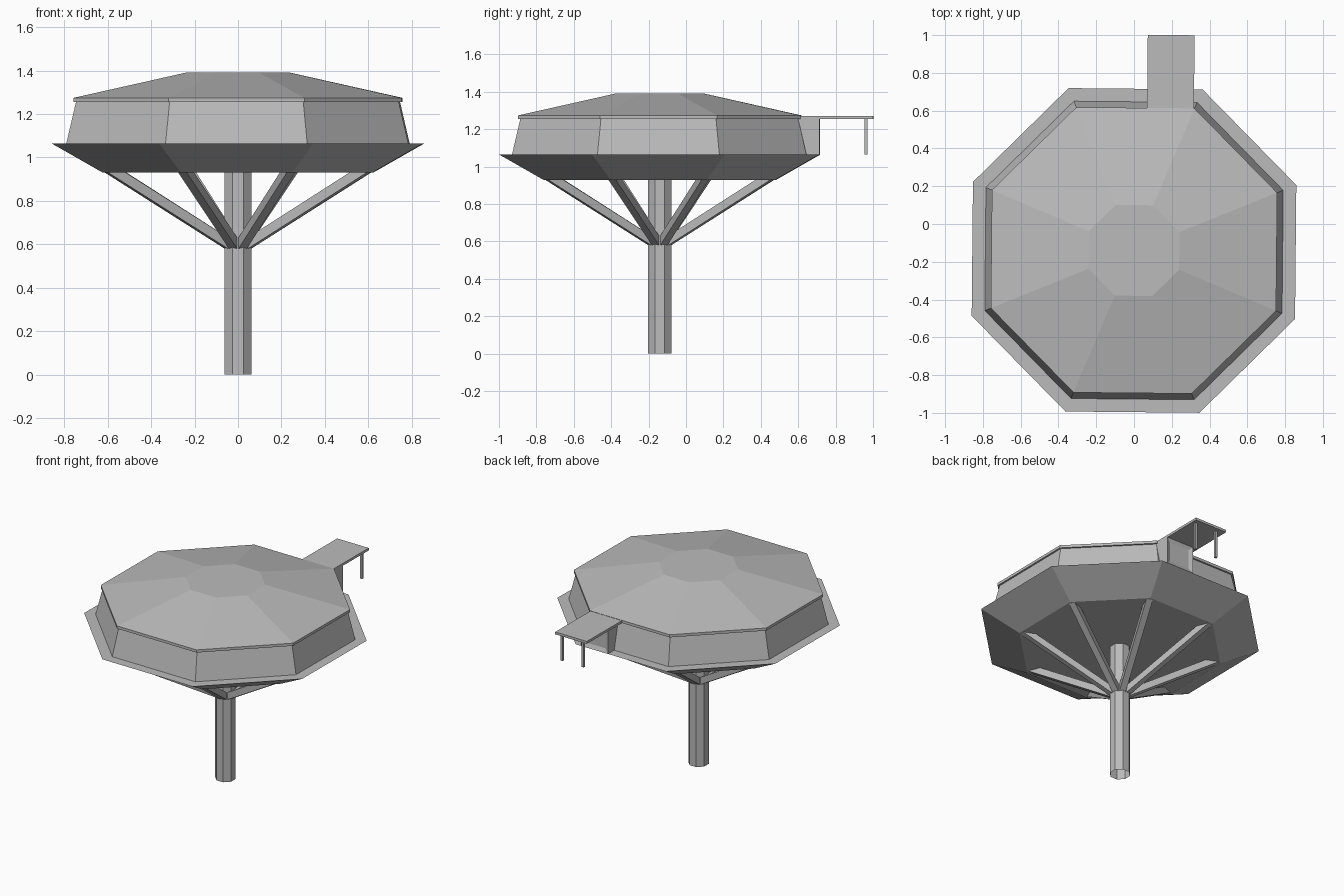
import bpy, bmesh
from math import cos, sin, pi, radians
from mathutils import Matrix, Vector

cube = bpy.data.objects.get("Cube")
if cube:
    bpy.data.objects.remove(cube, do_unlink=True)

GREY = (0.5, 0.5, 0.5, 1.0)
grey = bpy.data.materials.new("plain_grey")
grey.use_nodes = True
grey.diffuse_color = GREY
grey.node_tree.nodes["Principled BSDF"].inputs["Base Color"].default_value = GREY

SIDES = 8
# The whole building sits off centre and is turned very slightly
PLACE = Matrix.Translation((0, -0.14, 0)) @ Matrix.Rotation(radians(-0.55), 4, "Z")


def finish(name, bm):
    bmesh.ops.recalc_face_normals(bm, faces=bm.faces)
    mesh = bpy.data.meshes.new(name)
    bm.to_mesh(mesh)
    bm.free()
    mesh.materials.append(grey)
    obj = bpy.data.objects.new(name, mesh)
    obj.matrix_world = PLACE
    bpy.context.collection.objects.link(obj)
    return obj


def octagon_stack(name, profile, bottom=True, top=True):
    """Eight-sided body from (flat-to-centre distance, height) pairs."""
    bm = bmesh.new()
    rings = []
    for apothem, z in profile:
        r = apothem / cos(pi / SIDES)
        angles = [(k + 0.5) * 2 * pi / SIDES for k in range(SIDES)]
        rings.append([bm.verts.new((r * cos(a), r * sin(a), z)) for a in angles])
    for low, high in zip(rings, rings[1:]):
        for k in range(SIDES):
            n = (k + 1) % SIDES
            bm.faces.new((low[k], low[n], high[n], high[k]))
    if bottom:
        bm.faces.new(rings[0][::-1])
    if top:
        bm.faces.new(rings[-1])
    return finish(name, bm)


def box_mesh(low, high):
    low, high = Vector(low), Vector(high)
    bm = bmesh.new()
    bmesh.ops.create_cube(bm, size=1)
    bmesh.ops.scale(bm, vec=high - low, verts=bm.verts)
    bmesh.ops.translate(bm, vec=(low + high) / 2, verts=bm.verts)
    return bm


# Column, open at the foot
octagon_stack("column", [(0.062, 0), (0.062, 0.93)], bottom=False)

# Tapered floor bowl, sloping walls and roof
octagon_stack("floor_bowl", [(0.62, 0.93), (0.856, 1.065)])
octagon_stack("walls", [(0.787, 1.065), (0.743, 1.255)], bottom=False, top=False)
octagon_stack("roof", [(0.755, 1.255), (0.755, 1.274), (0.24, 1.39)])

# Struts from the column to the corners of the floor
foot, head = Vector((0.04, 0, 0.595)), Vector((0.66, 0, 0.96))
axis = head - foot
for k in range(SIDES):
    bm = box_mesh((0, -0.021, -0.022), (axis.length, 0.021, 0.022))
    tilt = axis.to_track_quat("X", "Z").to_matrix().to_4x4()
    turn = Matrix.Rotation((k + 0.5) * 2 * pi / SIDES, 4, "Z")
    bm.transform(turn @ Matrix.Translation(foot) @ tilt)
    # Trim the head flush with the underside of the floor
    cut = bmesh.ops.bisect_plane(bm, geom=bm.verts[:] + bm.edges[:] + bm.faces[:],
                                 plane_co=(0, 0, 0.935), plane_no=(0, 0, 1),
                                 clear_outer=True)
    finish(f"strut_{k + 1}", bm)

# Entrance porch with a recessed door
bm = box_mesh((0.10, 0.70, 1.065), (0.31, 0.857, 1.257))
bm.normal_update()
door = max(bm.faces, key=lambda f: f.normal.y)
bmesh.ops.inset_region(bm, faces=[door], thickness=0.04)
bmesh.ops.translate(bm, vec=(0, -0.012, 0), verts=door.verts)
finish("entrance_porch", bm)

# Canopy over the entrance and its two hanging posts
finish("canopy", box_mesh((0.062, 0.68, 1.255), (0.31, 1.142, 1.272)))
for side, x in (("right", 0.115), ("left", 0.281)):
    finish(f"canopy_post_{side}",
           box_mesh((x - 0.008, 1.096, 1.065), (x + 0.008, 1.112, 1.257)))
